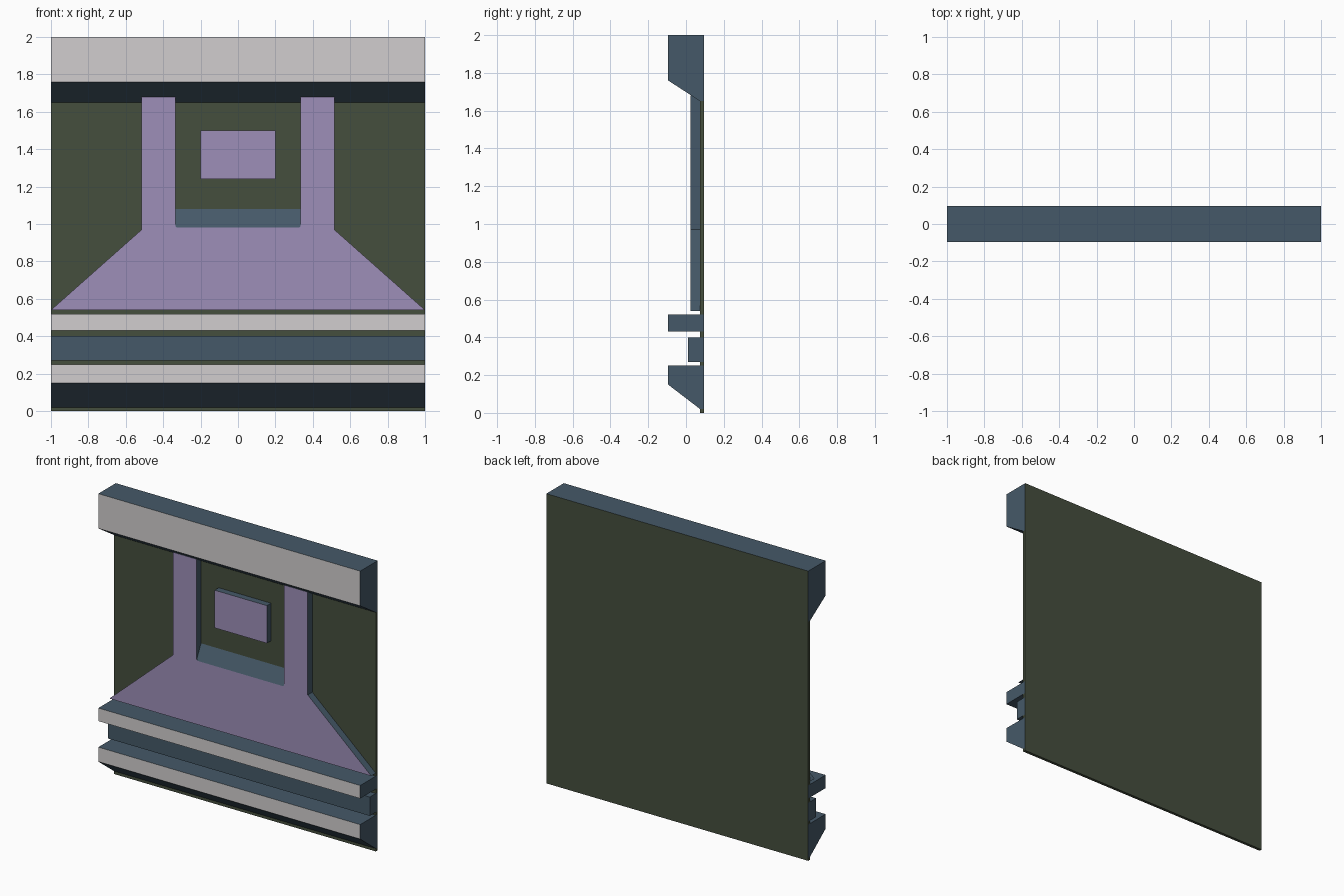
import bpy, bmesh
from mathutils import Vector

if "Cube" in bpy.data.objects:
    bpy.data.objects.remove(bpy.data.objects["Cube"])


def lin(c):
    c /= 255
    return c / 12.92 if c <= 0.04045 else ((c + 0.055) / 1.055) ** 2.4


def make_mat(name, r, g, b):
    m = bpy.data.materials.new(name)
    m.diffuse_color = (lin(r), lin(g), lin(b), 1)
    m.use_nodes = True
    m.node_tree.nodes["Principled BSDF"].inputs["Base Color"].default_value = m.diffuse_color
    return m


GREEN = make_mat("dark olive green", 69, 78, 61)
SLATE = make_mat("slate blue", 69, 89, 104)
GREY = make_mat("light grey", 209, 206, 207)
PURPLE = make_mat("dusty purple", 158, 143, 185)


def prism(name, points, direction, side, front=None, back=None):
    """Extrude a planar outline; colour the faces looking forward and backward."""
    bm = bmesh.new()
    face = bm.faces.new([bm.verts.new(p) for p in points])
    ext = bmesh.ops.extrude_face_region(bm, geom=[face])
    moved = [v for v in ext["geom"] if isinstance(v, bmesh.types.BMVert)]
    bmesh.ops.translate(bm, verts=moved, vec=Vector(direction))
    bmesh.ops.recalc_face_normals(bm, faces=bm.faces[:])
    for f in bm.faces:
        f.normal_update()
        f.material_index = 1 if f.normal.y < -0.95 else 2 if f.normal.y > 0.95 else 0
    mesh = bpy.data.meshes.new(name)
    bm.to_mesh(mesh)
    bm.free()
    for m in (side, front or side, back or side):
        mesh.materials.append(m)
    obj = bpy.data.objects.new(name, mesh)
    bpy.context.collection.objects.link(obj)
    return obj


BACK, WALL, LEDGE, RELIEF = 0.095, 0.075, -0.095, 0.025


def bar(name, profile, side, front=None, half=1.0):
    """Side profile (y, z) run along the width."""
    prism(name, [(-half, y, z) for y, z in profile], (2 * half, 0, 0), side, front, GREEN)


def rect(y0, z0, z1):
    return [(y0, z0), (BACK, z0), (BACK, z1), (y0, z1)]


def relief(name, outline, y):
    """Front outline (x, z) standing out from the wall."""
    prism(name, [(x, y, z) for x, z in outline], (0, WALL - y, 0), SLATE, PURPLE)


# Back wall, shown between the horizontal bars
for i, (z0, z1) in enumerate([(0, 0.02), (0.25, 0.27), (0.40, 0.43), (0.52, 1.65)]):
    bar(f"back_wall_{i + 1}", rect(WALL, z0, z1), GREEN)

# Horizontal bars
bar("top_beam", [(LEDGE, 1.76), (WALL, 1.65), (BACK, 1.65), (BACK, 2), (LEDGE, 2)], SLATE, GREY)
bar("upper_ledge", rect(LEDGE, 0.43, 0.52), SLATE, GREY)
bar("recessed_strip", rect(0.01, 0.27, 0.40), SLATE)
bar("bottom_ledge", [(LEDGE, 0.15), (WALL, 0.02), (BACK, 0.02), (BACK, 0.25), (LEDGE, 0.25)], SLATE, GREY)

# Flared buttress with two posts, mirrored across the middle
half = [(1, 0.54), (0.515, 0.97), (0.515, 1.68), (0.335, 1.68), (0.335, 0.99), (0.325, 0.98)]
relief("buttress", half + [(-x, z) for x, z in reversed(half)], RELIEF)

# Sloping sill between the posts
prism("sloping_sill", [(-0.335, RELIEF, 0.98), (-0.335, WALL, 0.98), (-0.335, WALL, 1.08)],
      (0.67, 0, 0), SLATE)

# Raised plaque
relief("plaque", [(-0.2, 1.24), (0.2, 1.24), (0.2, 1.5), (-0.2, 1.5)], 0.03)
